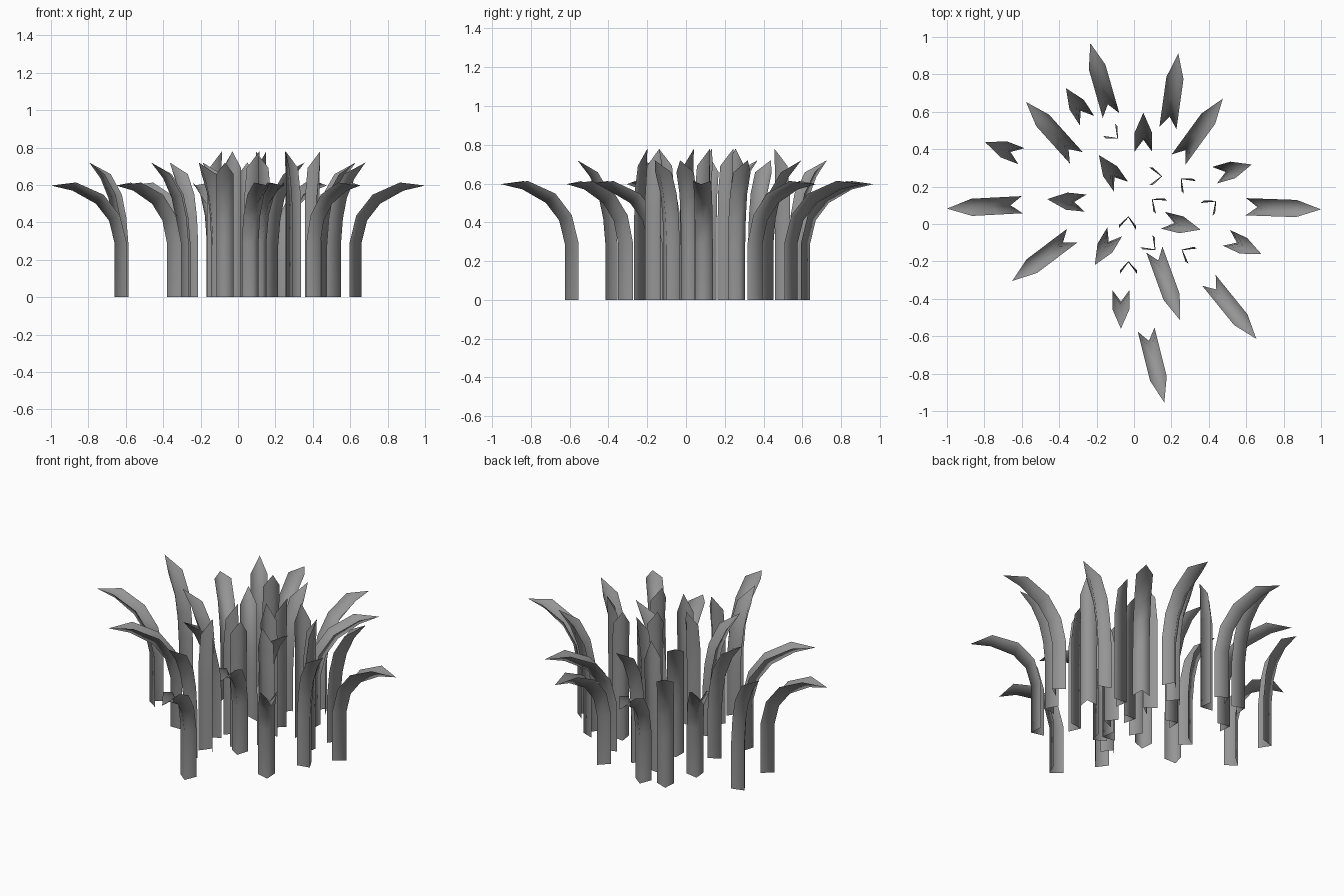
import bpy
import bmesh
from math import cos, sin, radians, atan2
from mathutils import Vector

cube = bpy.data.objects.get("Cube")
if cube:
    bpy.data.objects.remove(cube)

# Single grey for every blade
grey = bpy.data.materials.new("blade_grey")
grey.use_nodes = True
colour = (0.3, 0.3, 0.3, 1)
grey.diffuse_color = colour
grey.node_tree.nodes["Principled BSDF"].inputs["Base Color"].default_value = colour

HALF_WIDTH = 0.046
FOLD_DEPTH = 0.062

# Keel curves as (outward reach, height); the last point is the tip
ARCHED = [(0, 0), (0, .29), (.03, .41), (.1, .5), (.225, .57), (.34, .597)]
LEANING = [(0, 0), (0, .28), (.012, .42), (.035, .53), (.08, .635), (.145, .72)]
UPRIGHT = [(0, 0), (0, .3), (0, .42), (.001, .54), (.003, .69), (.006, .78)]

# Placement of each blade: keel x, keel y, heading in degrees
ARCHED_SPOTS = [
    (.66, .09, -2), (-.66, .1, 183), (-.14, .64, 106), (.19, .575, 82),
    (-.35, .4, 132), (.275, .395, 54), (-.38, -.1, 217), (.44, -.35, -51),
    (.13, -.195, -70), (.08, -.625, -76)]
LEANING_SPOTS = [
    (-.66, .385, 159), (-.285, .605, 123), (-.32, .118, 174), (-.105, .25, 125),
    (.05, .45, 90), (.49, .278, 16), (.215, .005, -14), (.55, -.1, -25),
    (-.135, -.095, 239), (-.07, -.415, 270)]
UPRIGHT_SPOTS = [
    (-.09, .46, -45), (.145, .255, 0), (.255, .24, 135), (.1, .13, 140),
    (.435, .12, 42), (-.03, .035, 85), (-.03, -.205, 90), (.11, -.135, -45),
    (.26, -.14, 150)]


def make_blade(name, curve, x, y, heading):
    """Folded leaf: keel on the outer side, two edges on the inner side."""
    bm = bmesh.new()
    rings = []
    for i, (reach, height) in enumerate(curve[:-1]):
        before, after = curve[max(i - 1, 0)], curve[i + 1]
        tilt = atan2(after[0] - before[0], after[1] - before[1])
        if i < 2:
            tilt *= 0.5
        depth = FOLD_DEPTH * (0.75 if i == len(curve) - 2 else 1)
        inner = (reach - depth * cos(tilt), height + depth * sin(tilt))
        rings.append([bm.verts.new((inner[0], -HALF_WIDTH, inner[1])),
                      bm.verts.new((reach, 0, height)),
                      bm.verts.new((inner[0], HALF_WIDTH, inner[1]))])
    # Base ring sits flat on the ground
    for v in rings[0]:
        v.co.z = 0
    for low, high in zip(rings, rings[1:]):
        for k in range(2):
            bm.faces.new((low[k], low[k + 1], high[k + 1], high[k]))
    tip = bm.verts.new((curve[-1][0], 0, curve[-1][1]))
    for k in range(2):
        bm.faces.new((rings[-1][k], rings[-1][k + 1], tip))
    for face in bm.faces:
        face.smooth = True
    mesh = bpy.data.meshes.new(name)
    bm.to_mesh(mesh)
    bm.free()
    mesh.materials.append(grey)
    blade = bpy.data.objects.new(name, mesh)
    blade.location = Vector((x, y, 0))
    blade.rotation_euler.z = radians(heading)
    bpy.context.collection.objects.link(blade)


for kind, curve, spots in (("arched_blade", ARCHED, ARCHED_SPOTS),
                           ("leaning_blade", LEANING, LEANING_SPOTS),
                           ("upright_blade", UPRIGHT, UPRIGHT_SPOTS)):
    for n, spot in enumerate(spots, 1):
        make_blade(f"{kind}_{n}", curve, *spot)
